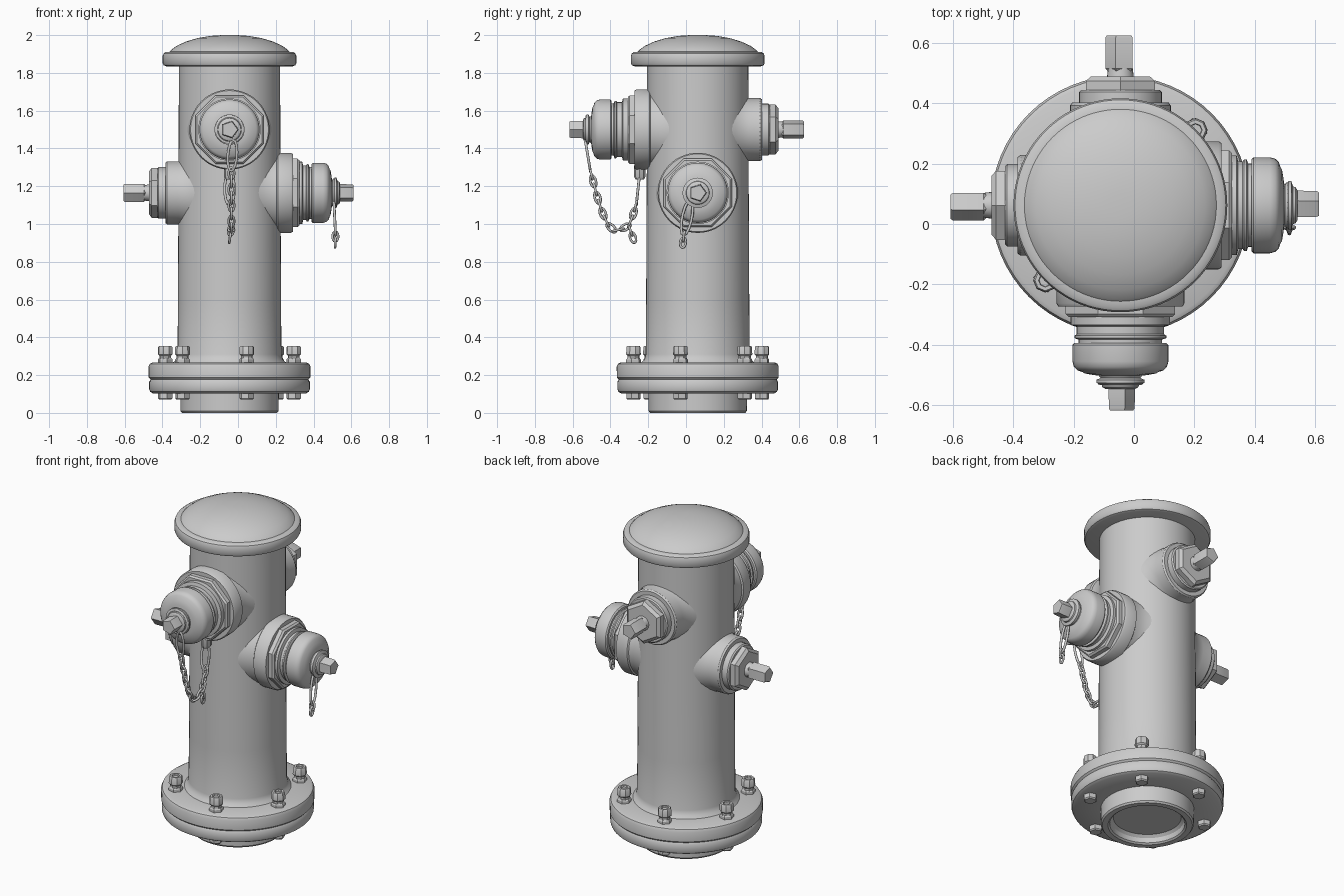
import bpy, bmesh, math
from mathutils import Vector

if "Cube" in bpy.data.objects:
    bpy.data.objects.remove(bpy.data.objects["Cube"])

AX, AY = -0.045, 0.062          # vertical axis of the hydrant
UP = Vector((0, 0, 1))


def lathe(name, profile, sides=64, origin=(AX, AY, 0), axis=UP, turn=0.0, angle=32):
    """Revolve (radius, distance) points round an axis; open ends get capped."""
    bm = bmesh.new()
    rings = []
    for r, d in profile:
        if r == 0:
            rings.append([bm.verts.new((0, 0, d))])
        else:
            rings.append([bm.verts.new((r * math.cos(turn + math.tau * i / sides),
                                        r * math.sin(turn + math.tau * i / sides), d))
                          for i in range(sides)])
    for a, b in zip(rings, rings[1:]):
        for i in range(sides):
            j = (i + 1) % sides
            if len(a) == 1:
                bm.faces.new((a[0], b[j], b[i]))
            elif len(b) == 1:
                bm.faces.new((a[i], a[j], b[0]))
            else:
                bm.faces.new((a[i], a[j], b[j], b[i]))
    for ring in (rings[0], rings[-1]):
        if len(ring) > 1:
            bm.faces.new(ring)
    bmesh.ops.recalc_face_normals(bm, faces=bm.faces)
    me = bpy.data.meshes.new(name)
    bm.to_mesh(me)
    bm.free()
    ob = bpy.data.objects.new(name, me)
    bpy.context.collection.objects.link(ob)
    ob.location = origin
    ob.rotation_mode = 'QUATERNION'
    ob.rotation_quaternion = Vector(axis).to_track_quat('Z', 'Y')
    bpy.ops.object.select_all(action='DESELECT')
    ob.select_set(True)
    bpy.context.view_layer.objects.active = ob
    bpy.ops.object.shade_smooth_by_angle(angle=math.radians(angle))
    return ob


def wire(name, loops, thick):
    """Closed loops of round wire."""
    cu = bpy.data.curves.new(name, 'CURVE')
    cu.dimensions = '3D'
    cu.bevel_depth = thick
    cu.bevel_resolution = 2
    for pts in loops:
        sp = cu.splines.new('POLY')
        sp.points.add(len(pts) - 1)
        for p, co in zip(sp.points, pts):
            p.co = (*co, 1)
        sp.use_cyclic_u = True
        sp.use_smooth = True
    ob = bpy.data.objects.new(name, cu)
    bpy.context.collection.objects.link(ob)
    return ob


def oval(a, b, side, width, extra=0.01):
    """Oval loop from a to b, widened along the side direction."""
    a, b = Vector(a), Vector(b)
    mid, half = (a + b) / 2, (b - a) / 2
    half += half.normalized() * extra
    return [mid + half * math.cos(t) + side * (width * math.sin(t))
            for t in (math.tau * i / 14 for i in range(14))]


def chain(points, pitch=0.045):
    """Alternating links spaced evenly along a polyline."""
    pts = [Vector(p) for p in points]
    total = sum((q - p).length for p, q in zip(pts, pts[1:]))
    n = max(1, round(total / pitch))

    def at(s):
        for p, q in zip(pts, pts[1:]):
            seg = (q - p).length
            if s <= seg:
                return p.lerp(q, s / seg)
            s -= seg
        return pts[-1]
    stops = [at(total * i / n) for i in range(n + 1)]
    loops = []
    for i, (p, q) in enumerate(zip(stops, stops[1:])):
        d = (q - p).normalized()
        side = Vector((1, 0, 0))
        side = (side - d * side.dot(d)).normalized()
        if i % 2:
            side = d.cross(side)
        loops.append(oval(p, q, side, 0.015))
    return loops


# Barrel with recessed foot
lathe("barrel", [(0, .05), (.19, .05), (.205, .035), (.21, .008), (.22, 0), (.252, 0),
                 (.26, .01), (.262, .2), (.31, .25), (.298, .268), (.283, .282),
                 (.275, .31), (.273, .6), (.27, 1.2), (.268, 1.85), (0, 1.85)])

# Base flange: two discs with a seam
lathe("base_flange_lower", [(.25, .103), (.405, .103), (.42, .112), (.425, .125),
                            (.425, .165), (.418, .177), (.25, .177)])
lathe("base_flange_upper", [(.25, .177), (.418, .177), (.428, .187), (.429, .245),
                            (.422, .26), (.408, .267), (.25, .267)])

# Bonnet with rounded rim and low dome
lathe("bonnet", [(0, 1.835), (.335, 1.835), (.348, 1.84), (.354, 1.85), (.354, 1.89),
                 (.349, 1.903), (.338, 1.91), (.318, 1.912), (.31, 1.921), (.28, 1.943),
                 (.23, 1.966), (.17, 1.984), (.1, 1.996), (.04, 2.0), (0, 2.0)], 80)

# Six flange bolts, heads above and nuts below
for k in range(6):
    a = math.radians(-15 + 60 * k)
    pos = (AX + .352 * math.cos(a), AY + .352 * math.sin(a), 0)
    lathe(f"bolt_nut_top_{k}", [(.04, .262), (.04, .282), (.034, .29)], 6, pos, turn=a)
    lathe(f"bolt_head_{k}", [(.032, .28), (.032, .302), (.04, .31), (.039, .347),
                             (.034, .355), (.022, .355), (.02, .345), (0, .345)],
          8, pos, turn=a)
    lathe(f"bolt_nut_bottom_{k}", [(.033, .07), (.039, .077), (.039, .106)], 6, pos, turn=a)


def hose_outlet(name, z, axis, s):
    """Large capped outlet; s pushes the cap outwards."""
    o = (AX, AY, z)
    lathe(name + "_boss", [(.25, .09), (.225, .145), (.21, .185), (.204, .225), (.204, .25),
                           (.212, .256), (.212, .325), (.206, .335), (0, .335)], 56, o, axis)
    lathe(name + "_collar", [(.196, .33), (.196, .36), (.186, .37)], 8, o, axis, math.pi / 8)
    lathe(name + "_thread", [(.165, .36), (.165, .385 + s / 2), (.145, .39 + s / 2),
                             (.145, .405 + s), (.152, .41 + s), (.152, .418 + s),
                             (.138, .423 + s), (.138, .45 + s)], 48, o, axis)
    lathe(name + "_cap", [(.14, .434 + s), (.152, .434 + s), (.159, .441 + s), (.159, .495 + s),
                          (.154, .513 + s), (.142, .525 + s), (.126, .53 + s),
                          (.118, .535 + s), (.09, .54 + s), (.072, .542 + s),
                          (.066, .55 + s), (.08, .556 + s), (.08, .566 + s), (.062, .572 + s),
                          (.06, .58 + s), (.05, .586 + s), (0, .586 + s)], 48, o, axis)
    lathe(name + "_stem", [(.049, .57 + s), (.047, .65 + s), (.043, .657 + s)],
          5, o, axis)


def small_outlet(name, z, axis):
    """Small plugged outlet with nut and operating stem."""
    o = (AX, AY, z)
    lathe(name + "_boss", [(.206, .168), (.188, .2), (.173, .235), (.167, .27), (.167, .33),
                           (.16, .34), (0, .34)], 48, o, axis)
    lathe(name + "_collar", [(.137, .33), (.137, .375), (.13, .382), (0, .382)], 40, o, axis)
    lathe(name + "_nut", [(.132, .375), (.132, .412), (.112, .427)], 6, o, axis, math.pi / 6)
    lathe(name + "_neck", [(.045, .42), (.04, .46)], 24, o, axis)
    lathe(name + "_stem", [(.043, .445), (.05, .453), (.05, .555), (.045, .562)], 5, o, axis)


ZH, ZL = 1.5, 1.165
hose_outlet("front_outlet", ZH, (0, -1, 0), .022)
hose_outlet("right_outlet", ZL, (1, 0, 0), 0)
small_outlet("back_outlet", ZH, (0, 1, 0))
small_outlet("left_outlet", ZL, (-1, 0, 0))

# Front hanger: ring round the neck, twisted eye, then the chain back to the lug
X, Y = Vector((1, 0, 0)), Vector((0, 1, 0))
CX = -.035
ring = [(AX + .069 * math.cos(t), -.525, ZH + .069 * math.sin(t))
        for t in (math.tau * i / 28 for i in range(28))]
wire("front_hanger", [ring, oval((CX + .01, -.532, 1.435), (CX, -.508, 1.29), X, .024)], .0075)
main = [(CX, -.508, 1.29), (CX, -.48, 1.18), (CX, -.454, 1.09), (CX, -.417, 1.0),
        (CX, -.375, .96), (CX, -.306, .985), (CX, -.275, 1.06), (CX, -.262, 1.12)]
tail = [(CX, -.3, .985), (CX - .01, -.275, .91)]
wire("front_chain", chain(main) + chain(tail), .0065)
wire("front_chain_hook", [oval((CX - .01, -.262, 1.11), (CX - .01, -.246, 1.26), X, .026)], .0075)
lathe("chain_lug", [(.022, 1.235), (.03, 1.25), (.03, 1.31)], 8, (CX - .01, -.245, 0))

# Right hanger with its broken chain end
ring = [(.508, AY + .069 * math.cos(t), ZL + .069 * math.sin(t))
        for t in (math.tau * i / 28 for i in range(28))]
wire("right_hanger", [ring, oval((.508, .02, 1.115), (.516, -.01, .95), Y, .026)], .0075)
wire("right_chain", chain([(.516, -.01, .95), (.514, -.018, .885)], .035), .0065)
